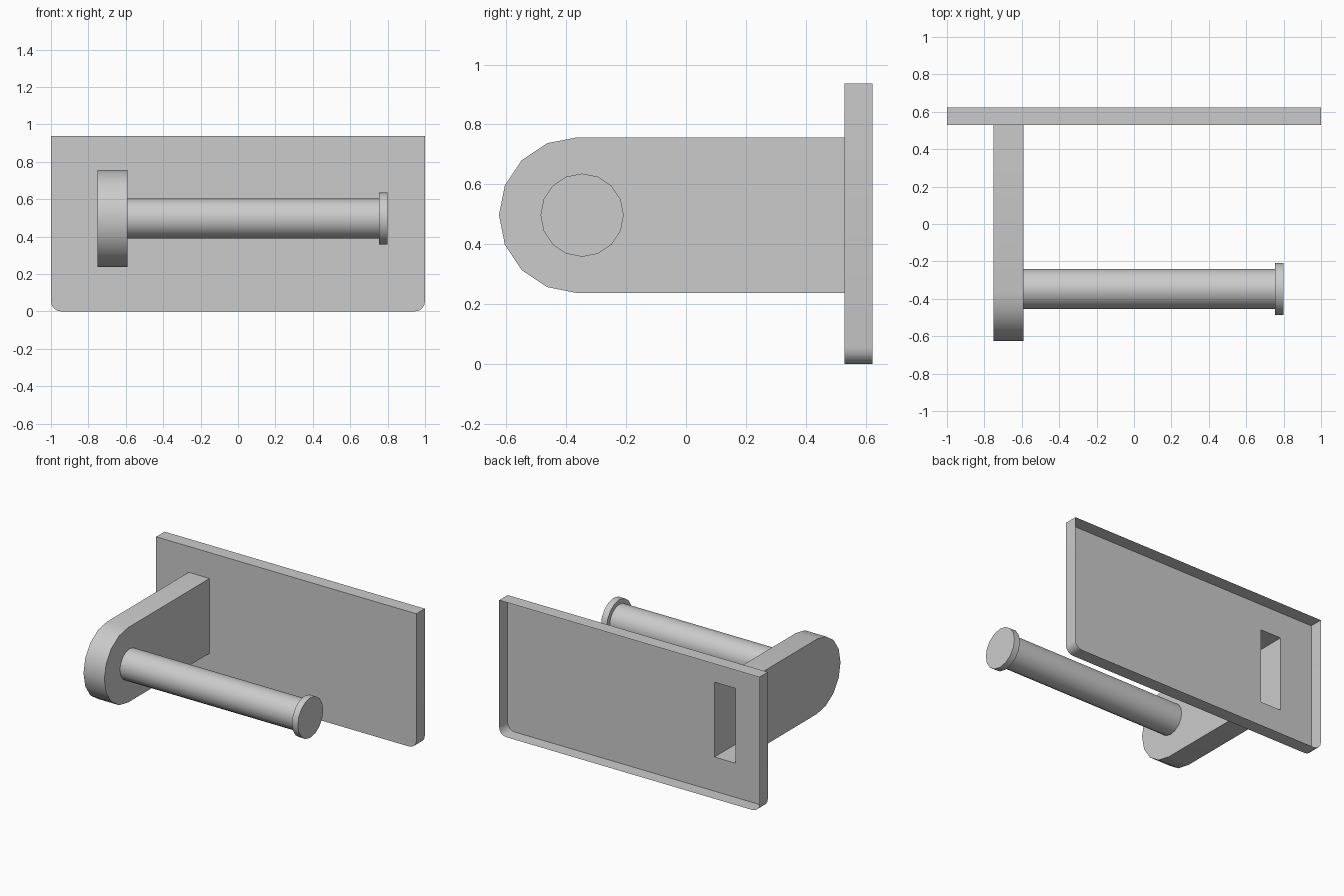
import bpy, bmesh
from math import sin, cos, pi, radians
from mathutils import Matrix, Vector

if "Cube" in bpy.data.objects:
    bpy.data.objects.remove(bpy.data.objects["Cube"])

grey = bpy.data.materials.new("satin grey")
grey.use_nodes = True
colour = (0.6, 0.6, 0.6, 1)
grey.diffuse_color = colour
grey.node_tree.nodes["Principled BSDF"].inputs["Base Color"].default_value = colour

PLATE_FRONT, PLATE_BACK, PLATE_TOP = 0.53, 0.623, 0.937
ARM_X = (-0.75, -0.59)
ARM_Z, ARM_R, ARM_Y = 0.497, 0.26, -0.365
ROD_Y = -0.347


def finish(name, bm):
    bmesh.ops.recalc_face_normals(bm, faces=bm.faces)
    mesh = bpy.data.meshes.new(name)
    bm.to_mesh(mesh)
    bm.free()
    mesh.materials.append(grey)
    obj = bpy.data.objects.new(name, mesh)
    bpy.context.collection.objects.link(obj)
    bpy.ops.object.select_all(action='DESELECT')
    obj.select_set(True)
    bpy.context.view_layer.objects.active = obj
    bpy.ops.object.shade_smooth_by_angle(angle=radians(30))
    return obj


def arc(cx, cy, r, start, end, steps):
    angles = [start + (end - start) * i / steps for i in range(steps + 1)]
    return [(cx + r * cos(a), cy + r * sin(a)) for a in angles]


def loop(bm, points):
    verts = [bm.verts.new(p) for p in points]
    edges = [bm.edges.new((v, verts[i - 1])) for i, v in enumerate(verts)]
    return verts, edges


# Back plate: hollow pan, open at the rear, with a slot into the arm
bm = bmesh.new()
r = 0.055
outline = [(1, PLATE_TOP), (-1, PLATE_TOP)]
outline += arc(-1 + r, r, r, pi, 1.5 * pi, 4) + arc(1 - r, r, r, 1.5 * pi, 2 * pi, 4)
front, rim = loop(bm, [(x, PLATE_FRONT, z) for x, z in outline])
back = [bm.verts.new((x, PLATE_BACK, z)) for x, z in outline]
for i in range(len(front)):
    bm.faces.new((front[i - 1], front[i], back[i], back[i - 1]))
low, high = ARM_Z - ARM_R, ARM_Z + ARM_R
slot = [(ARM_X[0], low), (ARM_X[1], low), (ARM_X[1], high), (ARM_X[0], high)]
_, slot_edges = loop(bm, [(x, PLATE_FRONT, z) for x, z in slot])
bmesh.ops.triangle_fill(bm, edges=rim + slot_edges, use_beauty=True, normal=Vector((0, -1, 0)))
finish("back_plate", bm)

# Arm: hollow round-ended bracket, open where it meets the plate
bm = bmesh.new()
profile = [(PLATE_FRONT, high)] + arc(ARM_Y, ARM_Z, ARM_R, pi / 2, 1.5 * pi, 8) + [(PLATE_FRONT, low)]
sides = [[bm.verts.new((x, y, z)) for y, z in profile] for x in ARM_X]
for side in sides:
    bm.faces.new(side)
for i in range(len(profile) - 1):
    bm.faces.new((sides[0][i], sides[0][i + 1], sides[1][i + 1], sides[1][i]))
finish("arm", bm)


# Roll bar and its end stop
def cylinder(name, x0, x1, radius):
    bm = bmesh.new()
    place = Matrix.Translation(((x0 + x1) / 2, ROD_Y, ARM_Z)) @ Matrix.Rotation(pi / 2, 4, 'Y')
    bmesh.ops.create_cone(bm, cap_ends=True, segments=16, radius1=radius, radius2=radius,
                          depth=x1 - x0, matrix=place)
    finish(name, bm)


cylinder("roll_bar", ARM_X[1], 0.755, 0.107)
cylinder("end_stop", 0.755, 0.8, 0.139)
